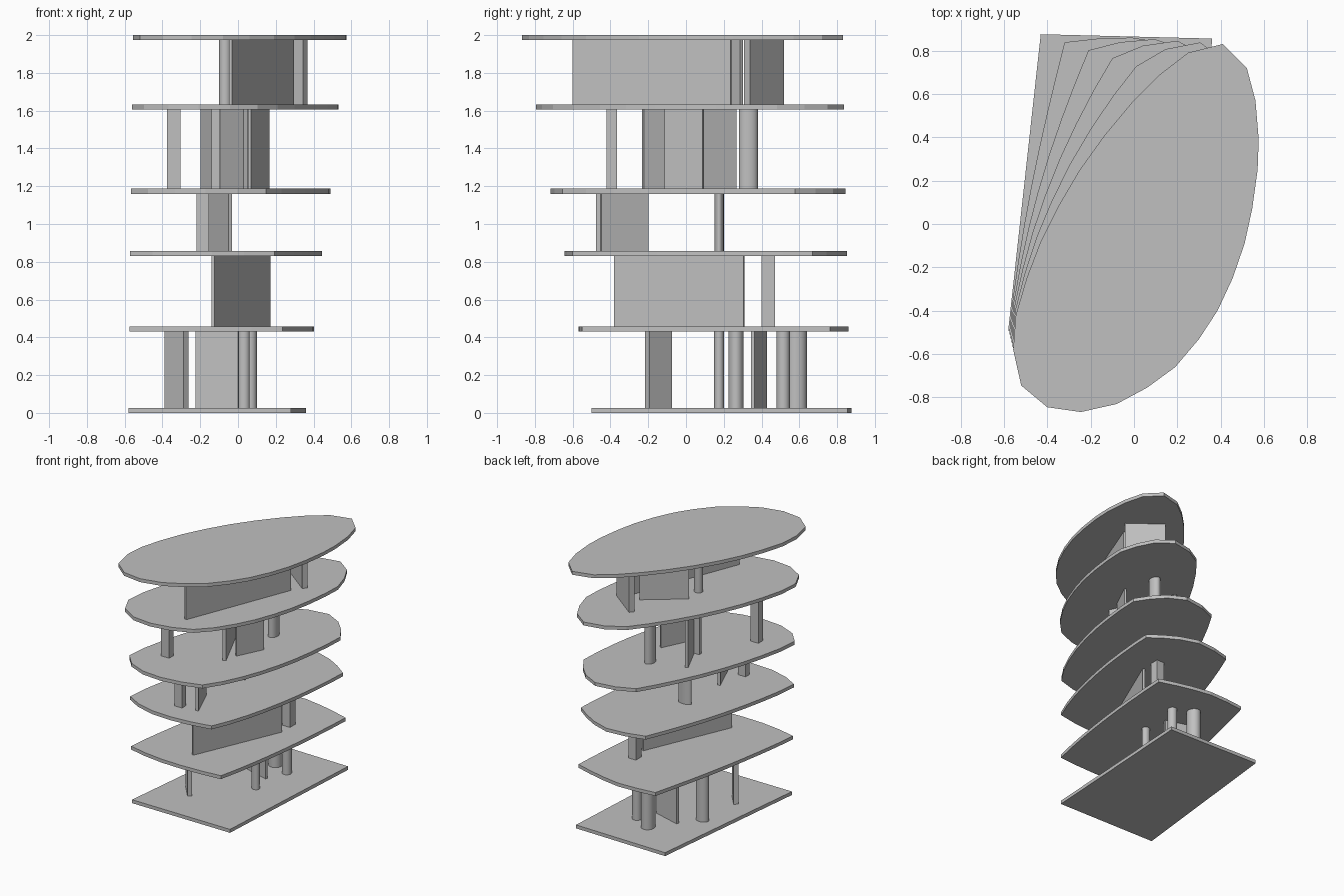
import bpy, bmesh
from math import cos, sin, atan2, hypot, pi
from mathutils import Vector

cube = bpy.data.objects.get("Cube")
if cube:
    bpy.data.objects.remove(cube, do_unlink=True)

# One plain grey for the whole model
grey = bpy.data.materials.new("light_grey")
grey.use_nodes = True
grey.diffuse_color = (0.53, 0.53, 0.53, 1)
grey.node_tree.nodes["Principled BSDF"].inputs["Base Color"].default_value = grey.diffuse_color

THICK = 0.027
FLOORS = [0, 0.43, 0.83, 1.16, 1.605, 1.973]


def prism(name, outline, bottom, top, smooth=False):
    """Extrude a flat outline from bottom to top."""
    bm = bmesh.new()
    base = bm.faces.new([bm.verts.new((x, y, bottom)) for x, y in outline])
    lifted = bmesh.ops.extrude_face_region(bm, geom=[base])["geom"]
    bmesh.ops.translate(bm, vec=(0, 0, top - bottom),
                        verts=[v for v in lifted if isinstance(v, bmesh.types.BMVert)])
    bmesh.ops.recalc_face_normals(bm, faces=bm.faces)
    for face in bm.faces:
        face.smooth = smooth and abs(face.normal.z) < 0.5
    for edge in bm.edges:
        edge.smooth = edge.calc_face_angle(0) < 0.6
    mesh = bpy.data.meshes.new(name)
    bm.to_mesh(mesh)
    bm.free()
    mesh.materials.append(grey)
    obj = bpy.data.objects.new(name, mesh)
    bpy.context.collection.objects.link(obj)
    return obj


def between(level):
    """Heights of the gap above a slab."""
    return FLOORS[level] + THICK, FLOORS[level + 1]


def wall(name, level, start, end, thick):
    """Upright panel along a centre line."""
    a, b = Vector(start), Vector(end)
    along = (b - a).normalized()
    side = Vector((-along.y, along.x)) * thick / 2
    prism(name, [a - side, b - side, b + side, a + side], *between(level))


def column(name, level, x, y, rx, ry, sides=32):
    """Upright round or oval column."""
    ring = [(x + rx * cos(2 * pi * i / sides), y + ry * sin(2 * pi * i / sides))
            for i in range(sides)]
    prism(name, ring, *between(level), smooth=True)


def post(name, level, x, y, w, d):
    """Upright rectangular post."""
    w, d = w / 2, d / 2
    prism(name, [(x - w, y - d), (x + w, y - d), (x + w, y + d), (x - w, y + d)],
          *between(level))


# Slabs: a four-sided outline that turns step by step into an oval
corners = [Vector(c) for c in ((0.36, 0.855), (0.28, -0.5), (-0.58, -0.49), (-0.43, 0.875))]
oval_sides = [
    [(0.575, 0.39), (0.57, 0.25), (0.545, 0.07), (0.51, -0.09),
     (0.455, -0.25), (0.385, -0.4), (0.3, -0.53), (0.19, -0.66)],
    [(0.06, -0.755), (-0.08, -0.83), (-0.245, -0.867), (-0.4, -0.845), (-0.52, -0.745)],
    [(-0.557, -0.58), (-0.545, -0.42), (-0.495, -0.25), (-0.43, -0.08),
     (-0.35, 0.08), (-0.25, 0.25), (-0.135, 0.41), (-0.01, 0.56)],
    [(0.12, 0.69), (0.25, 0.79), (0.41, 0.83), (0.52, 0.72), (0.56, 0.57)],
]
for level, height in enumerate(FLOORS):
    blend = level / (len(FLOORS) - 1)
    outline = []
    for k, side in enumerate(oval_sides):
        for i, point in enumerate(side):
            straight = corners[k].lerp(corners[(k + 1) % 4], i / len(side))
            outline.append(straight.lerp(Vector(point), blend))
    prism(f"floor_slab_{level + 1}", outline, height, height + THICK)

# First storey
wall("first_short_wall", 0, (-0.276, -0.205), (-0.376, -0.085), 0.034)
wall("first_back_wall", 0, (-0.222, 0.42), (0.002, 0.353), 0.02)
column("first_back_column", 0, -0.08, 0.585, 0.05, 0.055)
column("first_right_column", 0, -0.33, 0.265, 0.05, 0.04)
column("first_middle_column", 0, 0.032, 0.175, 0.03, 0.026)
column("first_left_column", 0, 0.065, 0.515, 0.035, 0.035)

# Second storey
wall("second_long_wall", 1, (-0.132, -0.377), (0.163, 0.307), 0.018)
post("second_post", 1, 0.14, 0.435, 0.066, 0.07)

# Third storey
post("third_post", 2, -0.187, -0.452, 0.065, 0.048)
wall("third_wall", 2, (-0.04, -0.452), (-0.145, -0.203), 0.02)
column("third_column", 2, -0.113, 0.175, 0.055, 0.025)

# Fourth storey
post("fourth_front_post", 3, -0.34, -0.392, 0.07, 0.056)
post("fourth_middle_post", 3, -0.118, 0.02, 0.045, 0.03)
column("fourth_column", 3, 0.08, 0.33, 0.035, 0.05)
wall("fourth_cross_wall", 3, (0.04, -0.227), (-0.188, 0.262), 0.025)
wall("fourth_left_wall", 3, (0.06, -0.11), (0.158, 0.092), 0.018)

# Fifth storey
wall("fifth_long_wall", 4, (-0.04, -0.597), (0.288, 0.238), 0.018)
wall("fifth_inner_wall", 4, (-0.08, 0.08), (0.2, 0.295), 0.02)
wall("fifth_back_wall", 4, (0.12, 0.503), (0.357, 0.322), 0.04)
column("fifth_column", 4, -0.068, -0.06, 0.032, 0.032)
